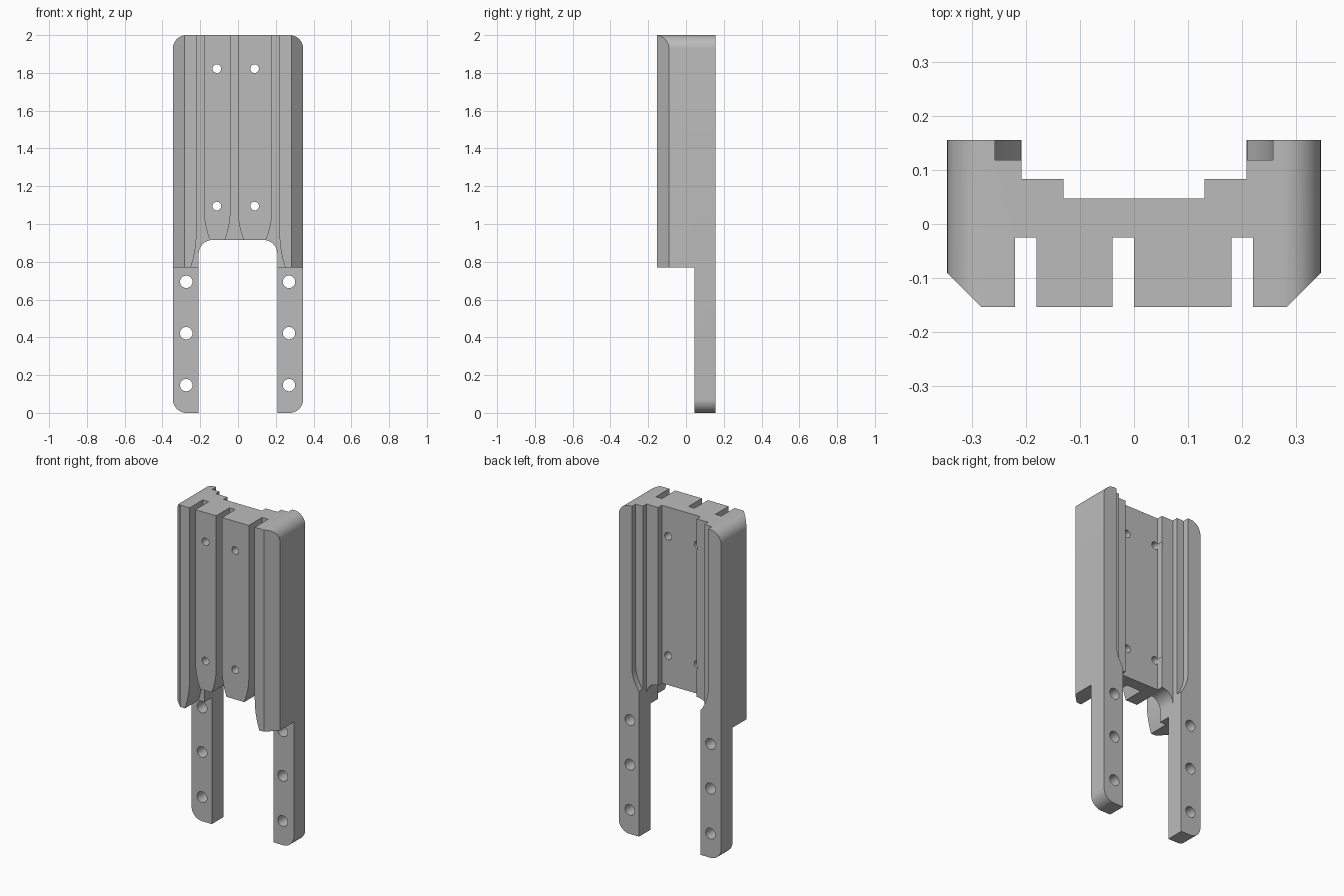
import bpy, bmesh, math

old = bpy.data.objects.get("Cube")
if old:
    bpy.data.objects.remove(old, do_unlink=True)

grey = bpy.data.materials.new("plain grey")
grey.use_nodes = True
colour = (0.5, 0.5, 0.5, 1)
grey.diffuse_color = colour
grey.node_tree.nodes["Principled BSDF"].inputs["Base Color"].default_value = colour

W, FRONT, BACK, INNER = 0.345, -0.153, 0.155, 0.208


def prism(name, pts, lo, hi, axis="y"):
    """Extrude a closed 2D profile along an axis: (x, z) along y, (x, y) along z, (y, z) along x."""
    place = {"y": lambda a, b, d: (a, d, b),
             "z": lambda a, b, d: (a, b, d),
             "x": lambda a, b, d: (d, a, b)}[axis]
    bm = bmesh.new()
    ends = [[bm.verts.new(place(a, b, d)) for a, b in pts] for d in (lo, hi)]
    bm.faces.new(ends[0])
    bm.faces.new(ends[1])
    n = len(pts)
    for i in range(n):
        j = (i + 1) % n
        bm.faces.new((ends[0][i], ends[0][j], ends[1][j], ends[1][i]))
    bmesh.ops.recalc_face_normals(bm, faces=bm.faces)
    me = bpy.data.meshes.new(name)
    bm.to_mesh(me)
    bm.free()
    me.materials.append(grey)
    ob = bpy.data.objects.new(name, me)
    bpy.context.collection.objects.link(ob)
    return ob


def rect(a, b, c, d):
    return [(a, c), (b, c), (b, d), (a, d)]


def arc(cx, cz, r, start, end, steps=12):
    angles = [math.radians(start + (end - start) * i / steps) for i in range(steps + 1)]
    return [(cx + r * math.cos(t), cz + r * math.sin(t)) for t in angles]


def flare(x, offset, top, bottom, steps=8):
    """Edge that runs straight down, then curves sideways."""
    return [(x + offset * (i / steps) ** 2, top + (bottom - top) * i / steps)
            for i in range(steps + 1)]


def mirror(pts):
    return [(-x, z) for x, z in reversed(pts)]


# Fork-shaped body with rounded corners and a notch between the legs
R = 0.072
half = ([(INNER, 0)] + arc(W - R, R, R, -90, 0) + arc(W - R, 2 - R, R, 0, 90))
notch = arc(INNER - R, 0.915 - R, R, 90, 0)
body = prism("grip_body", half + mirror(half) + mirror(notch) + notch, FRONT, BACK)

cutters = []


def cutter(*args):
    ob = prism("cutter", *args)
    ob.hide_render = True
    cutters.append(ob)


# Thinner legs below the block
cutter(rect(-0.5, 0.5, -0.1, 0.77), -0.4, 0.045)

# Stepped channel along the back
cutter([(-INNER, 0.3), (-INNER, 0.083), (-0.13, 0.083), (-0.13, 0.047),
        (0.13, 0.047), (0.13, 0.083), (INNER, 0.083), (INNER, 0.3)], 0.5, 2.2, "z")

# Chamfers on the front edges and side slots with curved lower ends
slot = [(0.15, 2.2), (0.257, 2.2)] + flare(0.257, -0.047, 1.02, 0.885) + [(0.15, 0.885)]
chamfer = [(W + 0.01, -0.08), (0.273, -0.163), (W + 0.01, -0.163)]
for side in (lambda p: p, mirror):
    cutter(side(chamfer), -0.2, 2.2, "z")
    cutter(side(slot), 0.118, 0.3)

# Front grooves, flared at the bottom
groove = ([(0.18, 2.2)] + flare(0.18, -0.032, 1.07, 0.915) + [(0.148, 0.7), (0.25, 0.7)]
          + flare(0.22, 0.03, 0.95, 0.77)[::-1] + [(0.22, 2.2)])
middle = ([(-0.04, 2.2)] + flare(-0.04, -0.03, 1.07, 0.915) + [(-0.07, 0.7), (0.03, 0.7)]
          + flare(0, 0.03, 1.07, 0.915)[::-1] + [(0, 2.2)])
for pts in (groove, mirror(groove), middle):
    cutter(pts, -0.3, -0.025)

# Screw holes in the legs and the plate
for xs, zs, r in (((-0.274, 0.27), (0.147, 0.422, 0.694), 0.033),
                  ((-0.112, 0.088), (1.095, 1.822), 0.023)):
    for x in xs:
        for z in zs:
            cutter(arc(x, z, r, 0, 345, 23), -0.4, 0.4)

# Apply every cut, then clear the cutters away
bpy.context.view_layer.objects.active = body
for ob in cutters:
    mod = body.modifiers.new("cut", "BOOLEAN")
    mod.operation = "DIFFERENCE"
    mod.solver = "EXACT"
    mod.object = ob
    bpy.ops.object.modifier_apply(modifier=mod.name)
for ob in cutters:
    bpy.data.objects.remove(ob, do_unlink=True)

bpy.ops.object.select_all(action="DESELECT")
body.select_set(True)
bpy.ops.object.shade_smooth_by_angle(angle=math.radians(30))
